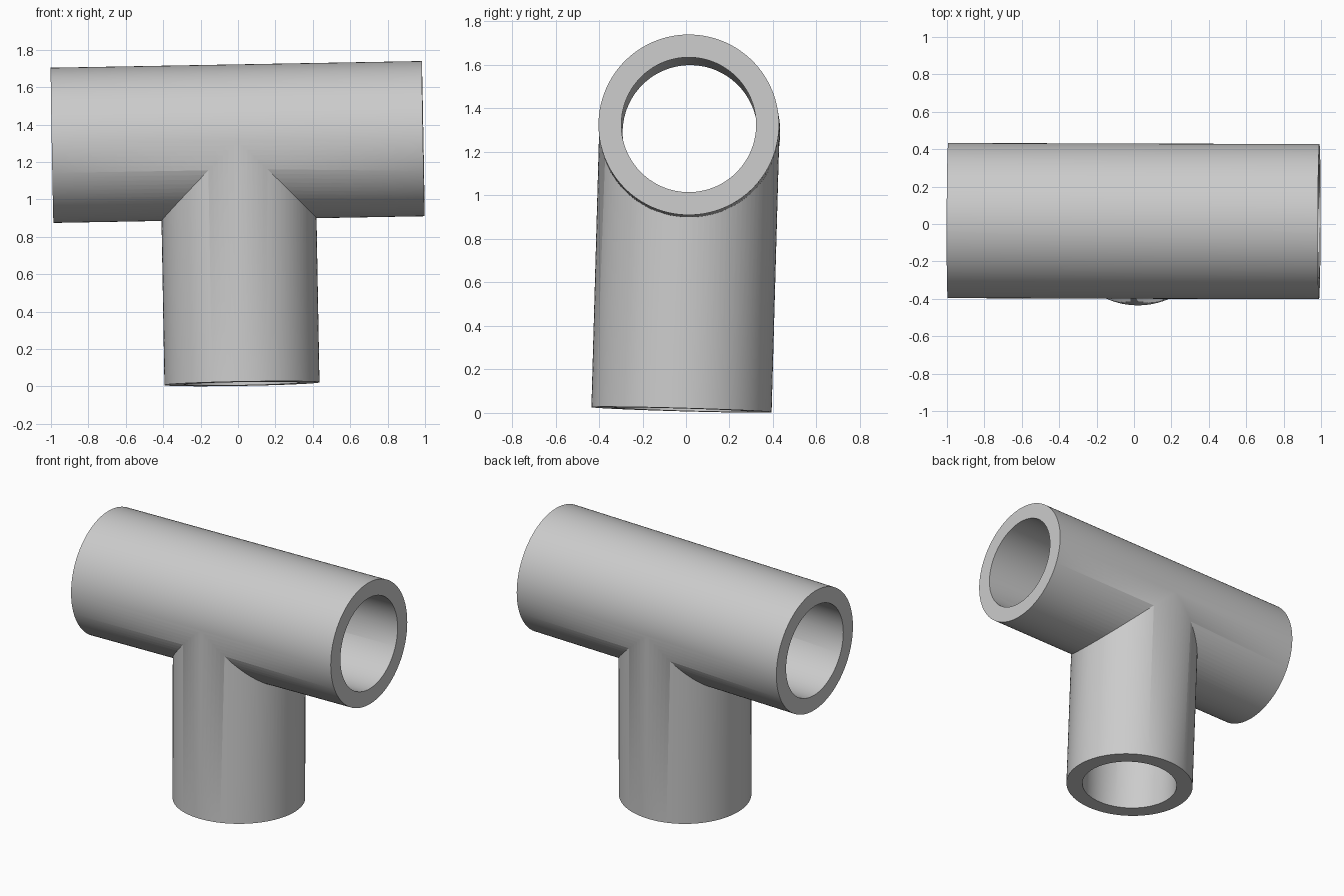
import bpy
import math
from mathutils import Matrix, Vector

cube = bpy.data.objects.get("Cube")
if cube:
    bpy.data.objects.remove(cube, do_unlink=True)

OUTER, INNER = 0.415, 0.31
HALF_RUN, DROP = 0.9925, 1.293

grey = bpy.data.materials.new("plain grey")
grey.use_nodes = True
grey.diffuse_color = (0.6, 0.6, 0.6, 1)
grey.node_tree.nodes["Principled BSDF"].inputs["Base Color"].default_value = (0.6, 0.6, 0.6, 1)

# Slightly tilted frame shared by the run and the branch
run_dir = Vector((1, -0.003, 0.018)).normalized()
side_dir = Vector((-0.017, 0.028, 1)).cross(run_dir).normalized()
up_dir = run_dir.cross(side_dir)
frame = Matrix((run_dir, side_dir, up_dir)).transposed().to_4x4()
frame.translation = (-0.002, 0.0155, 1.307)


def rod(name, radius, start, end, along_run):
    """Cylinder along the run or the branch, between two distances from the joint."""
    bpy.ops.mesh.primitive_cylinder_add(vertices=96, radius=radius, depth=end - start)
    ob = bpy.context.object
    ob.name = name
    turn = Matrix.Rotation(math.pi / 2, 4, "Y") if along_run else Matrix()
    ob.data.transform(frame @ turn @ Matrix.Translation((0, 0, (start + end) / 2)))
    ob.data.materials.append(grey)
    return ob


def combine(target, other, operation):
    mod = target.modifiers.new(operation.lower(), "BOOLEAN")
    mod.operation, mod.solver, mod.object = operation, "EXACT", other
    bpy.context.view_layer.objects.active = target
    bpy.ops.object.modifier_apply(modifier=mod.name)
    bpy.data.objects.remove(other, do_unlink=True)


# Outer walls: horizontal run with a branch of the same width hanging below
tee = rod("pipe_tee", OUTER, -HALF_RUN, HALF_RUN, True)
combine(tee, rod("branch", OUTER - 0.0005, -DROP, 0, False), "UNION")

# Bores open at all three ends and meeting at the joint
combine(tee, rod("run_bore", INNER, -HALF_RUN - 0.1, HALF_RUN + 0.1, True), "DIFFERENCE")
combine(tee, rod("branch_bore", INNER - 0.0005, -DROP - 0.1, 0, False), "DIFFERENCE")

# Smooth walls with sharp rims
bpy.ops.object.select_all(action="DESELECT")
tee.select_set(True)
bpy.context.view_layer.objects.active = tee
bpy.ops.object.shade_smooth_by_angle(angle=math.radians(30))
